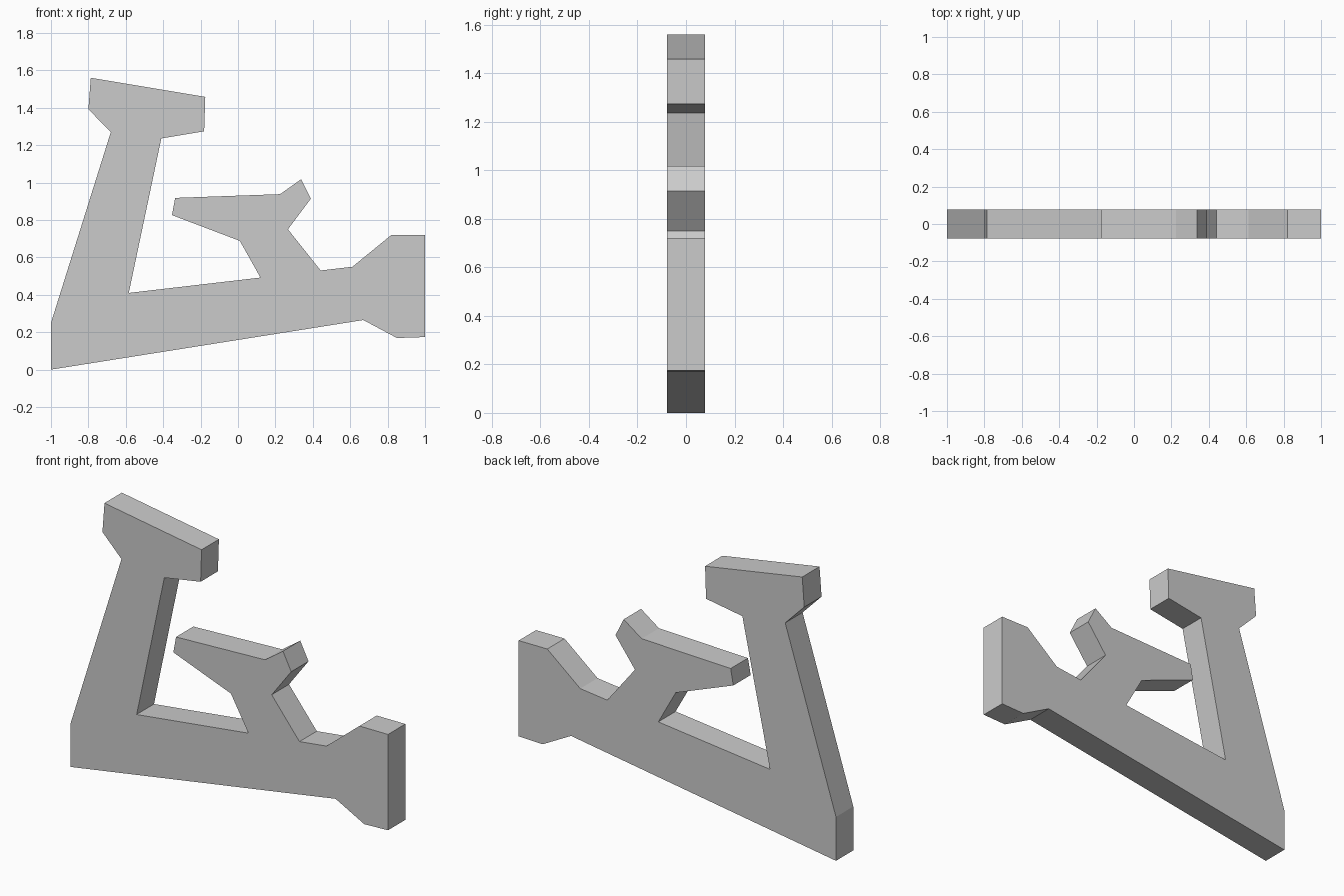
import bpy, bmesh

if "Cube" in bpy.data.objects:
    bpy.data.objects.remove(bpy.data.objects["Cube"])

HALF = 0.078  # half of the plate thickness


def plate(name, outline):
    """Extrude a front-view (x, z) outline symmetrically along y."""
    bm = bmesh.new()
    face = bm.faces.new([bm.verts.new((x, -HALF, z)) for x, z in outline])
    ext = bmesh.ops.extrude_face_region(bm, geom=[face], use_keep_orig=True)
    moved = [g for g in ext["geom"] if isinstance(g, bmesh.types.BMVert)]
    bmesh.ops.translate(bm, verts=moved, vec=(0, 2 * HALF, 0))
    bmesh.ops.recalc_face_normals(bm, faces=bm.faces)
    mesh = bpy.data.meshes.new(name)
    bm.to_mesh(mesh)
    bm.free()
    obj = bpy.data.objects.new(name, mesh)
    bpy.context.collection.objects.link(obj)
    return obj


# Tall left post with its flared head
post = [(-1, 0), (-1, 0.25), (-0.68, 1.27), (-0.80, 1.392), (-0.787, 1.56),
        (-0.175, 1.458), (-0.181, 1.274), (-0.41, 1.236), (-0.584, 0.41)]
# Inner branch with a pointed arm and a short horn
branch = [(0.12, 0.492), (0.01, 0.688), (-0.353, 0.826), (-0.336, 0.918),
          (0.225, 0.938), (0.338, 1.018), (0.39, 0.914), (0.267, 0.75),
          (0.442, 0.53)]
# Flared right end of the base bar
base_end = [(0.612, 0.55), (0.82, 0.72), (1, 0.72), (1, 0.174),
            (0.85, 0.169), (0.67, 0.265)]

plate("branching_frame", post + branch + base_end)
